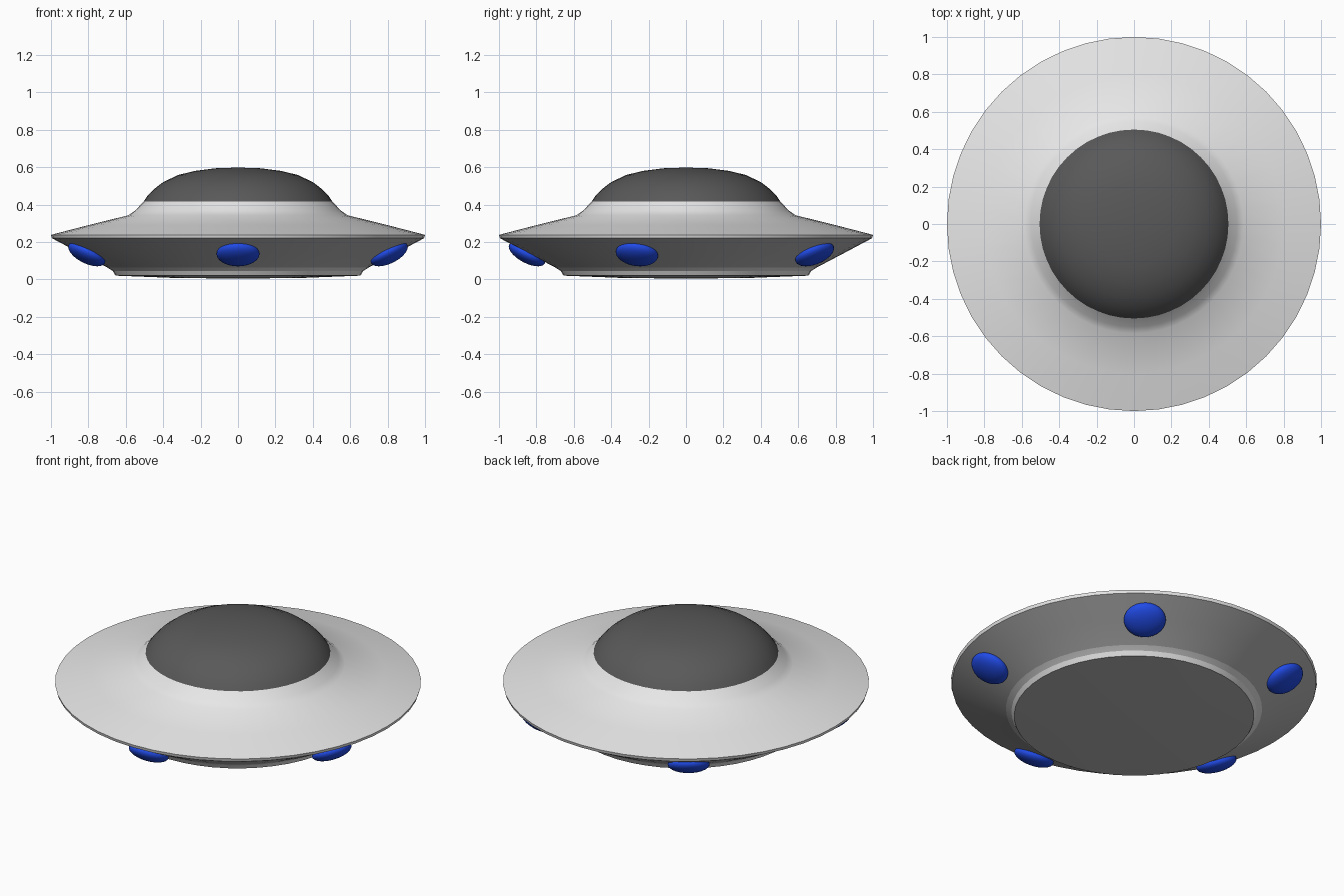
import bpy
import bmesh
import math
from mathutils import Matrix, Vector

cube = bpy.data.objects.get("Cube")
if cube:
    bpy.data.objects.remove(cube, do_unlink=True)

SEGMENTS = 48


def make_material(name, rgb):
    mat = bpy.data.materials.new(name)
    mat.use_nodes = True
    color = (*rgb, 1.0)
    mat.diffuse_color = color
    bsdf = next(n for n in mat.node_tree.nodes if n.type == "BSDF_PRINCIPLED")
    bsdf.inputs["Base Color"].default_value = color
    return mat


light_grey = make_material("light grey metal", (0.8, 0.8, 0.8))
mid_grey = make_material("mid grey metal", (0.5, 0.49, 0.49))
dark_grey = make_material("dark grey glass", (0.1, 0.1, 0.1))
blue = make_material("blue lamp", (0.015, 0.07, 0.8))


def finish(bm, name, materials, angle):
    """Turn a bmesh into a smooth-shaded object that keeps its sharp edges."""
    bmesh.ops.recalc_face_normals(bm, faces=bm.faces[:])
    mesh = bpy.data.meshes.new(name)
    bm.to_mesh(mesh)
    bm.free()
    obj = bpy.data.objects.new(name, mesh)
    bpy.context.collection.objects.link(obj)
    for mat in materials:
        mesh.materials.append(mat)
    bpy.ops.object.select_all(action="DESELECT")
    obj.select_set(True)
    bpy.context.view_layer.objects.active = obj
    bpy.ops.object.shade_smooth_by_angle(angle=math.radians(angle))
    return obj


def lathe(name, profile, materials, angle=25):
    """Revolve a profile of (radius, height) points round the z axis."""
    bm = bmesh.new()
    verts = [bm.verts.new((r, 0, z)) for r, z in profile]
    edges = [bm.edges.new(pair) for pair in zip(verts, verts[1:])]
    bmesh.ops.spin(bm, geom=verts + edges, cent=(0, 0, 0), axis=(0, 0, 1),
                   angle=math.tau, steps=SEGMENTS, use_duplicate=False)
    bmesh.ops.remove_doubles(bm, verts=bm.verts[:], dist=0.0005)
    return finish(bm, name, materials, angle)


# Saucer hull: shallow belly, stepped skirt, sloped underside, rim, top and neck
SKIRT_LOW, SKIRT_HIGH, RIM_LOW = 0.02, 0.064, 0.22
hull = lathe("saucer_hull", [
    (0, 0.004), (0.35, 0.008), (0.655, SKIRT_LOW), (0.67, 0.045),
    (0.70, SKIRT_HIGH), (0.85, 0.143), (0.995, RIM_LOW), (1.0, 0.238),
    (0.8, 0.29), (0.585, 0.343), (0.55, 0.368), (0.50, 0.42), (0, 0.42)],
    [light_grey, mid_grey])

# The belly and sloped underside are darker than the skirt, rim and top
for face in hull.data.polygons:
    z = face.center.z
    face.material_index = int(z < SKIRT_LOW or SKIRT_HIGH < z < RIM_LOW)

# Dome over the neck
lathe("dome", [
    (0, 0.415), (0.505, 0.415), (0.485, 0.445), (0.45, 0.482), (0.40, 0.52),
    (0.32, 0.558), (0.23, 0.58), (0.12, 0.594), (0, 0.598)], [dark_grey], 40)

# Five round lamps set into the sloped underside, the first at the front
slope = math.atan2(0.158, 0.295)
for i in range(5):
    bm = bmesh.new()
    bmesh.ops.create_uvsphere(bm, u_segments=28, v_segments=14, radius=1)
    place = (Matrix.Rotation(math.tau * i / 5 - math.pi / 2, 4, "Z")
             @ Matrix.Translation(Vector((0.85, 0, 0.136)))
             @ Matrix.Rotation(-slope, 4, "Y")
             @ Matrix.Diagonal((0.108, 0.115, 0.048, 1)))
    bmesh.ops.transform(bm, matrix=place, verts=bm.verts[:])
    finish(bm, f"lamp_{i + 1}", [blue], 60)
